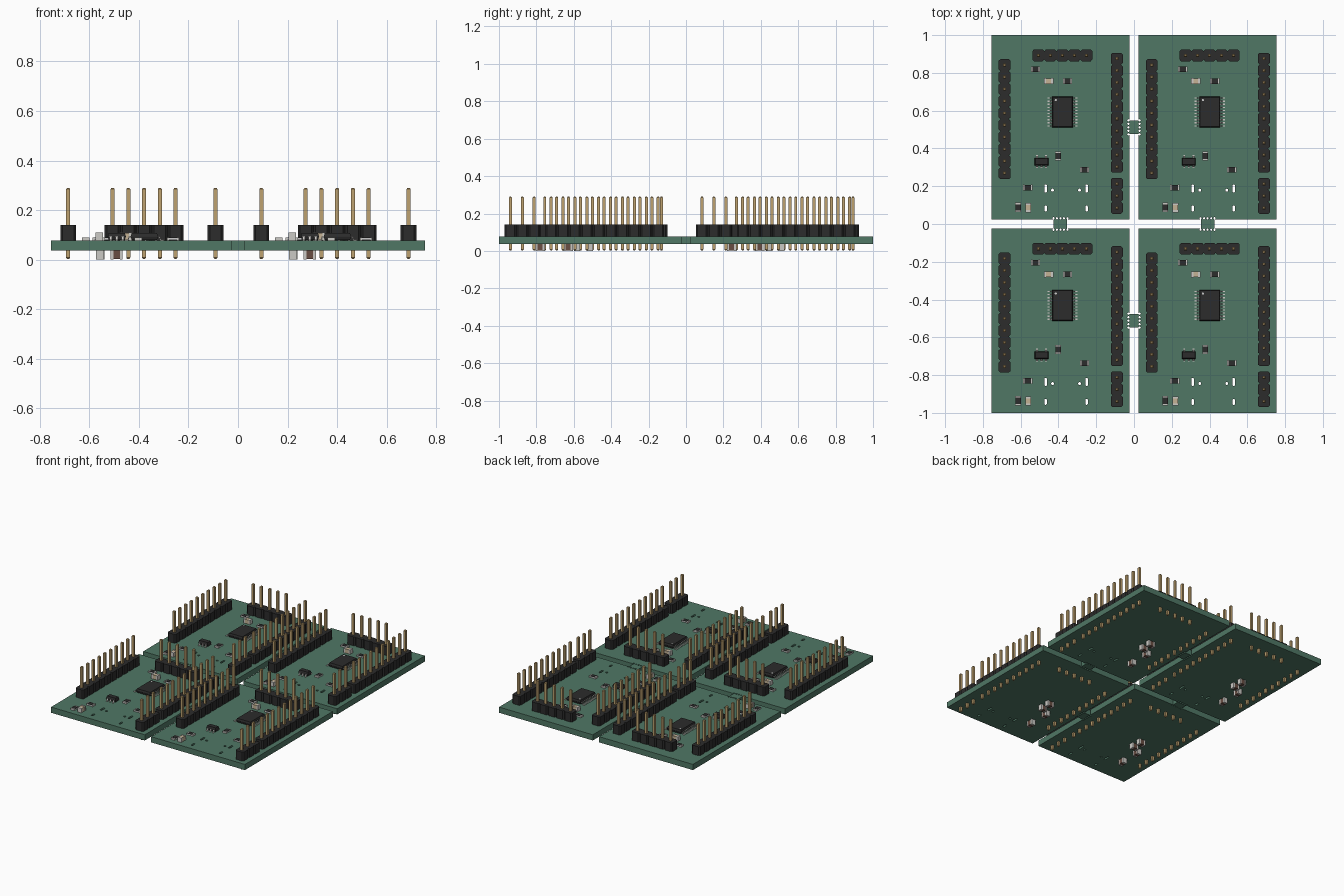
import bpy, bmesh
from math import pi, cos, sin

if "Cube" in bpy.data.objects:
    bpy.data.objects.remove(bpy.data.objects["Cube"])

TOP, BOT = 0.078, 0.038
CX, CY = 0.3895, 0.512          # board centre offsets
P = 0.0636                      # header pitch


def mat(name, *c):
    m = bpy.data.materials.new(name)
    m.diffuse_color = (*c, 1)
    m.use_nodes = True
    m.node_tree.nodes["Principled BSDF"].inputs["Base Color"].default_value = m.diffuse_color
    return m


GREEN = mat("board_green", 0.08, 0.185, 0.13)
BLACK = mat("black_plastic", 0.025, 0.025, 0.025)
GOLD = mat("gold_pin", 0.52, 0.36, 0.16)
TIN = mat("tin", 0.6, 0.59, 0.56)
TAN = mat("tan_ceramic", 0.56, 0.45, 0.3)
BROWN = mat("brown_ceramic", 0.14, 0.075, 0.055)
WHITE = mat("white_ceramic", 0.75, 0.75, 0.73)


def loft(bm, rings, m=0, c=(0, 0)):
    """Stack of centred rectangles (z, half_x, half_y), capped."""
    rows = [[bm.verts.new((c[0] + sx * hx, c[1] + sy * hy, z))
             for sx, sy in ((-1, -1), (1, -1), (1, 1), (-1, 1))] for z, hx, hy in rings]
    faces = [bm.faces.new(rows[0][::-1]), bm.faces.new(rows[-1])]
    for a, b in zip(rows, rows[1:]):
        faces += [bm.faces.new((a[i], a[(i + 1) % 4], b[(i + 1) % 4], b[i])) for i in range(4)]
    for f in faces:
        f.material_index = m


def box(bm, c, hx, hy, z0, z1, m=0):
    loft(bm, [(z0, hx, hy), (z1, hx, hy)], m, c)


def prism(bm, pts, vec, m=0):
    """Extrude a closed 3D polygon along vec."""
    a = [bm.verts.new(p) for p in pts]
    b = [bm.verts.new([p[i] + vec[i] for i in range(3)]) for p in pts]
    n = len(a)
    faces = [bm.faces.new(a[::-1]), bm.faces.new(b)]
    faces += [bm.faces.new((a[i], a[(i + 1) % n], b[(i + 1) % n], b[i])) for i in range(n)]
    for f in faces:
        f.material_index = m


def mesh(name, bm, *mats):
    bmesh.ops.recalc_face_normals(bm, faces=bm.faces)
    me = bpy.data.meshes.new(name)
    bm.to_mesh(me)
    bm.free()
    for m in mats:
        me.materials.append(m)
    return me


def put(name, me, loc=(0, 0, 0), rot=(0, 0, 0)):
    o = bpy.data.objects.new(name, me)
    o.location, o.rotation_euler = loc, rot
    bpy.context.collection.objects.link(o)
    return o


def header(n):
    """Pin header along y, notched body plus tapered square pins."""
    bm, w, c, h = bmesh.new(), 0.0315, 0.009, P / 2
    ys = [(i - (n - 1) / 2) * P for i in range(n)]
    side = []
    for y in ys:
        side += [(w - c, y - h + 0.0004), (w, y - h + c), (w, y + h - c), (w - c, y + h - 0.0004)]
    pts = side + [(-x, y) for x, y in reversed(side)]
    prism(bm, [(x, y, 0) for x, y in pts], (0, 0, 0.0625))
    for y in ys:
        loft(bm, [(-0.075, .004, .004), (-0.07, .008, .008), (0.207, .008, .008), (0.212, .004, .004)], 1, (0, y))
    return mesh("pin_header", bm, BLACK, GOLD)


def lead(bm, c, side, x0, x1, zt, w, swap=False):
    """Gull-wing lead running outward from the package body."""
    m, t = x0 + (x1 - x0) * 0.4, 0.0035
    prof = [(x0, zt), (m, zt), (m + t, t), (x1, t), (x1, 0), (m, 0), (m - t, zt - t), (x0, zt - t)]
    if swap:
        prism(bm, [(c - w, side * x, z) for x, z in prof], (2 * w, 0, 0), 1)
    else:
        prism(bm, [(side * x, c - w, z) for x, z in prof], (0, 2 * w, 0), 1)


def package(hx, hy, h):
    bm = bmesh.new()
    loft(bm, [(0.002, hx - .004, hy - .004), (h * .5, hx, hy), (h * .56, hx, hy), (h, hx - .004, hy - .004)])
    return bm


# main chip, 10 leads per side, with index dot
bm = package(0.055, 0.082, 0.029)
for s in (-1, 1):
    for i in range(10):
        lead(bm, (i - 4.5) * 0.0163, s, 0.052, 0.08, 0.016, 0.003)
prism(bm, [(-0.036 + .006 * cos(i * pi / 6), 0.063 + .006 * sin(i * pi / 6), 0.028) for i in range(12)],
      (0, 0, 0.0014), 2)
CHIP = mesh("main_chip", bm, BLACK, TIN, WHITE)

# small five-lead regulator
bm = package(0.0365, 0.02, 0.03)
for s, xs in ((-1, (-0.024, 0, 0.024)), (1, (-0.024, 0.024))):
    for x in xs:
        lead(bm, x, s, 0.018, 0.034, 0.016, 0.005, True)
REG = mesh("regulator", bm, BLACK, TIN)


def capacitor(m):
    bm = bmesh.new()
    box(bm, (0, 0), 0.015, 0.0145, 0.001, 0.029)
    for s in (-1, 1):
        box(bm, (s * 0.019, 0), 0.006, 0.0155, 0, 0.031, 1)
    return mesh("capacitor", bm, m, TIN)


CAP_TOP, CAP_BOT = capacitor(TAN), capacitor(BROWN)
bm = bmesh.new()
box(bm, (0, 0), 0.019, 0.0145, 0.001, 0.010, 1)
box(bm, (0, 0), 0.0165, 0.0145, 0.010, 0.012, 0)
for s in (-1, 1):
    box(bm, (s * 0.0205, 0), 0.004, 0.015, 0, 0.0112, 2)
RES = mesh("resistor", bm, BLACK, WHITE, TIN)
H10, H5, H3 = header(10), header(5), header(3)

# placements measured on the back-left board
V = pi / 2
parts = [
    ("left_header", H10, -0.685, 0.555, 0), ("right_header", H10, -0.091, 0.589, 0),
    ("power_header", H3, -0.091, 0.149, 0), ("top_header", H5, -0.379, 0.893, V),
    ("main_chip", CHIP, -0.378, 0.593, 0), ("regulator", REG, -0.489, 0.33, 0),
    ("resistor", RES, -0.521, 0.82, 0), ("resistor", RES, -0.352, 0.757, 0),
    ("resistor", RES, -0.402, 0.36, V), ("resistor", RES, -0.262, 0.288, 0),
    ("resistor", RES, -0.563, 0.193, 0), ("resistor", RES, -0.614, 0.088, V),
    ("capacitor", CAP_TOP, -0.452, 0.757, 0), ("capacitor", CAP_TOP, -0.56, 0.087, V)]
under = [(-0.557, 0.244, V), (-0.555, 0.394, V), (-0.49, 0.442, 0), (-0.49, 0.51, 0)]

# cutter: connector slots, peg holes and the break-off perforations
cut = bmesh.new()


def hole(x, y, r, half=0.0):
    pts = [(x + r * cos(a), y + (half if a < pi else -half) + r * sin(a), BOT - 0.02)
           for a in ((i + 0.5) * pi / 6 for i in range(12))]
    prism(cut, pts, (0, 0, TOP - BOT + 0.04))


boards = [(dx, dy) for dx in (0, 2 * CX) for dy in (0, -2 * CY)]
for dx, dy in boards:
    for x in (-0.468, -0.251):
        hole(x + dx, 0.188 + dy, 0.007, 0.015)
        hole(x + dx, 0.082 + dy, 0.007, 0.009)
    for x in (-0.431, -0.288):
        hole(x + dx, 0.179 + dy, 0.008)
for s in (-1, 1):
    for e in (-0.03, 0.03):
        for i in range(5):
            k = (i - 2) * 0.0185
            hole(e, s * CY + k, 0.006)
            hole(s * CX + k, e, 0.006)
cutter = put("hole_cutter", mesh("hole_cutter", cut))
cutter.hide_render = True
cutter.hide_set(True)
cutter.display_type = 'WIRE'


def slab(name, x, y, hx, hy):
    bm = bmesh.new()
    box(bm, (x, y), hx, hy, BOT, TOP)
    o = put(name, mesh(name, bm, GREEN))
    b = o.modifiers.new("holes", 'BOOLEAN')
    b.operation, b.solver, b.object = 'DIFFERENCE', 'EXACT', cutter


# boards, components and connecting tabs
for dx, dy in boards:
    slab("board", -CX + dx, CY + dy, 0.3645, 0.488)
    for name, me, x, y, r in parts:
        put(name, me, (x + dx, y + dy, TOP), (0, 0, r))
    for x, y, r in under:
        o = put("under_capacitor", CAP_BOT, (x + dx, y + dy, BOT), (pi, 0, r))
        o.scale.z = BOT / 0.031
for s in (-1, 1):
    slab("side_tab", 0, s * CY, 0.025, 0.036)
    slab("end_tab", s * CX, 0, 0.036, 0.024)
